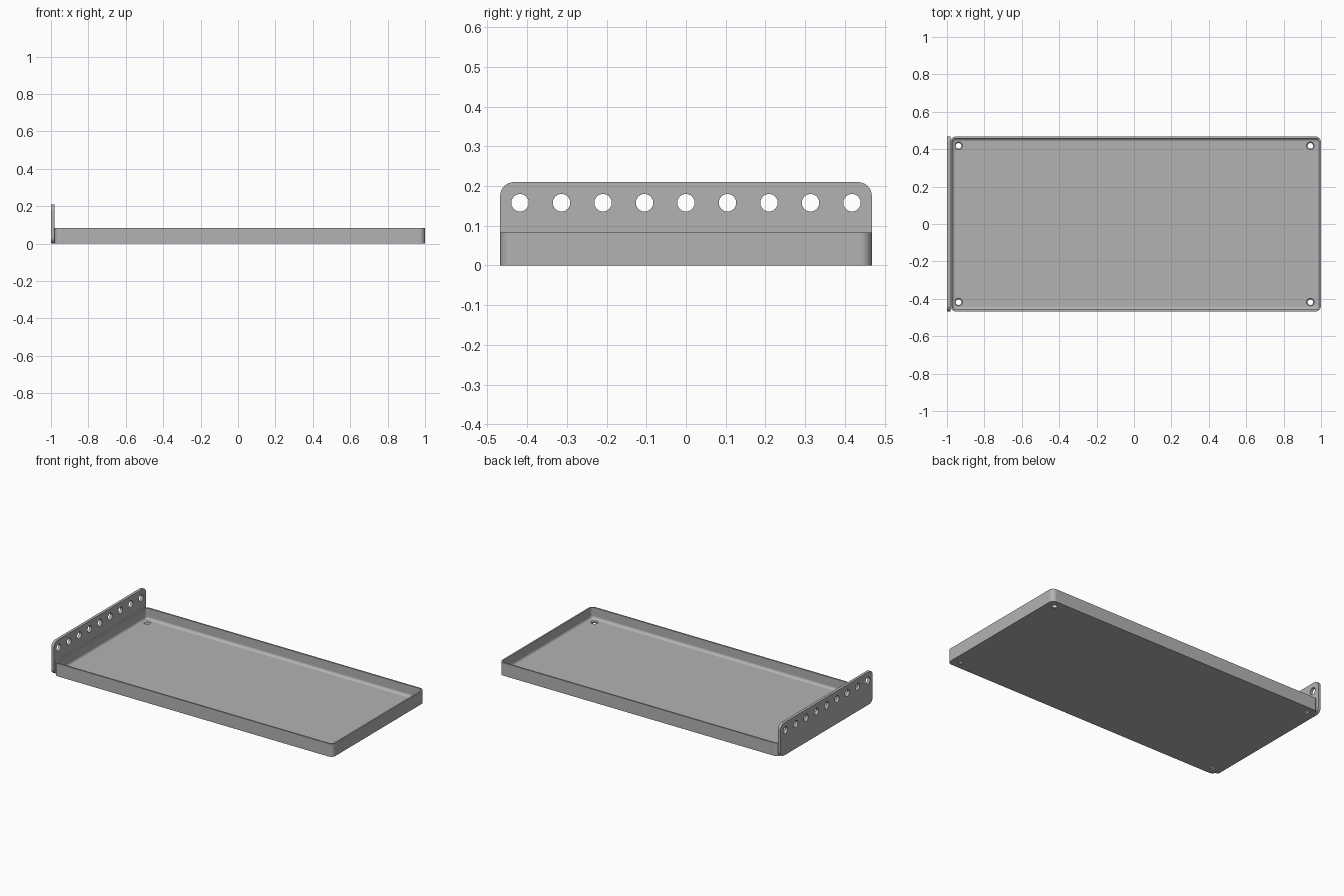
import bpy, bmesh, math
from mathutils import Matrix, Vector

cube = bpy.data.objects.get("Cube")
if cube:
    bpy.data.objects.remove(cube, do_unlink=True)

# Main sizes
X0, X1, HALF_Y = -0.982, 1.0, 0.468
TRAY_H, PLATE_H = 0.083, 0.21
WALL, FLOOR, FILLET, CORNER = 0.01, 0.012, 0.018, 0.03

grey = bpy.data.materials.new("painted grey metal")
grey.use_nodes = True
grey.diffuse_color = (0.45, 0.45, 0.45, 1)
grey.node_tree.nodes["Principled BSDF"].inputs["Base Color"].default_value = (0.45, 0.45, 0.45, 1)


def rounded_rect(u0, u1, v0, v1, r, steps=8):
    """Counter-clockwise outline with rounded corners."""
    centres = [(u1 - r, v1 - r), (u0 + r, v1 - r), (u0 + r, v0 + r), (u1 - r, v0 + r)]
    pts = []
    for k, (cu, cv) in enumerate(centres):
        for i in range(steps + 1):
            a = (k + i / steps) * math.pi / 2
            pts.append((cu + r * math.cos(a), cv + r * math.sin(a)))
    return pts


def loft(name, rings):
    """Skin a stack of matching rings and cap both ends."""
    bm = bmesh.new()
    loops = [[bm.verts.new(p) for p in ring] for ring in rings]
    n = len(loops[0])
    for a, b in zip(loops, loops[1:]):
        for i in range(n):
            j = (i + 1) % n
            bm.faces.new((a[i], a[j], b[j], b[i]))
    bm.faces.new(loops[0][::-1])
    bm.faces.new(loops[-1])
    bmesh.ops.recalc_face_normals(bm, faces=bm.faces)
    return make_object(name, bm)


def make_object(name, bm):
    mesh = bpy.data.meshes.new(name)
    bm.to_mesh(mesh)
    bm.free()
    mesh.materials.append(grey)
    obj = bpy.data.objects.new(name, mesh)
    bpy.context.collection.objects.link(obj)
    return obj


def add_cone(bm, centre, axis, r1, r2, depth):
    rot = Vector((0, 0, 1)).rotation_difference(Vector(axis)).to_matrix().to_4x4()
    bmesh.ops.create_cone(bm, cap_ends=True, segments=32, radius1=r1, radius2=r2,
                          depth=depth, matrix=Matrix.Translation(centre) @ rot)


def cut_and_shade(obj, cutters):
    """Subtract each cutter, then shade smooth with sharp edges kept."""
    bpy.ops.object.select_all(action="DESELECT")
    obj.select_set(True)
    bpy.context.view_layer.objects.active = obj
    for cutter in cutters:
        cutter.hide_render = True
        mod = obj.modifiers.new("holes", "BOOLEAN")
        mod.operation, mod.solver, mod.object = "DIFFERENCE", "EXACT", cutter
        bpy.ops.object.modifier_apply(modifier=mod.name)
        bpy.data.objects.remove(cutter, do_unlink=True)
    bpy.ops.object.shade_smooth_by_angle(angle=math.radians(30))
    weighted = obj.modifiers.new("flat face normals", "WEIGHTED_NORMAL")
    weighted.keep_sharp = True


# Tray: outer wall, rim, inner wall and a filleted floor
profile = [(0, 0), (0, TRAY_H), (WALL, TRAY_H)]
for i in range(9):
    a = i / 8 * math.pi / 2
    profile.append((WALL + FILLET * (1 - math.cos(a)), FLOOR + FILLET * (1 - math.sin(a))))
tray = loft("tray", [
    [(x, y, z) for x, y in rounded_rect(X0 + d, X1 - d, -HALF_Y + d, HALF_Y - d, CORNER - d)]
    for d, z in profile])

# Countersunk floor holes near the four corners
drill, sink = bmesh.new(), bmesh.new()
for x in (-0.938, 0.943):
    for y in (-0.418, 0.418):
        add_cone(drill, (x, y, 0), (0, 0, 1), 0.015, 0.015, 0.1)
        add_cone(sink, (x, y, FLOOR), (0, 0, 1), 0.015, 0.027, 0.012)
cut_and_shade(tray, [make_object("floor_drill", drill), make_object("floor_countersink", sink)])

# Upright end plate with rounded corners and a row of holes
plate = loft("end_plate", [
    [(x, y, z) for y, z in rounded_rect(-HALF_Y, HALF_Y, 0, PLATE_H, 0.035)]
    for x in (-1, X0)])
drill = bmesh.new()
for i in range(-4, 5):
    add_cone(drill, (-1, i * 0.1045, 0.158), (1, 0, 0), 0.022, 0.022, 0.1)
cut_and_shade(plate, [make_object("plate_drill", drill)])
